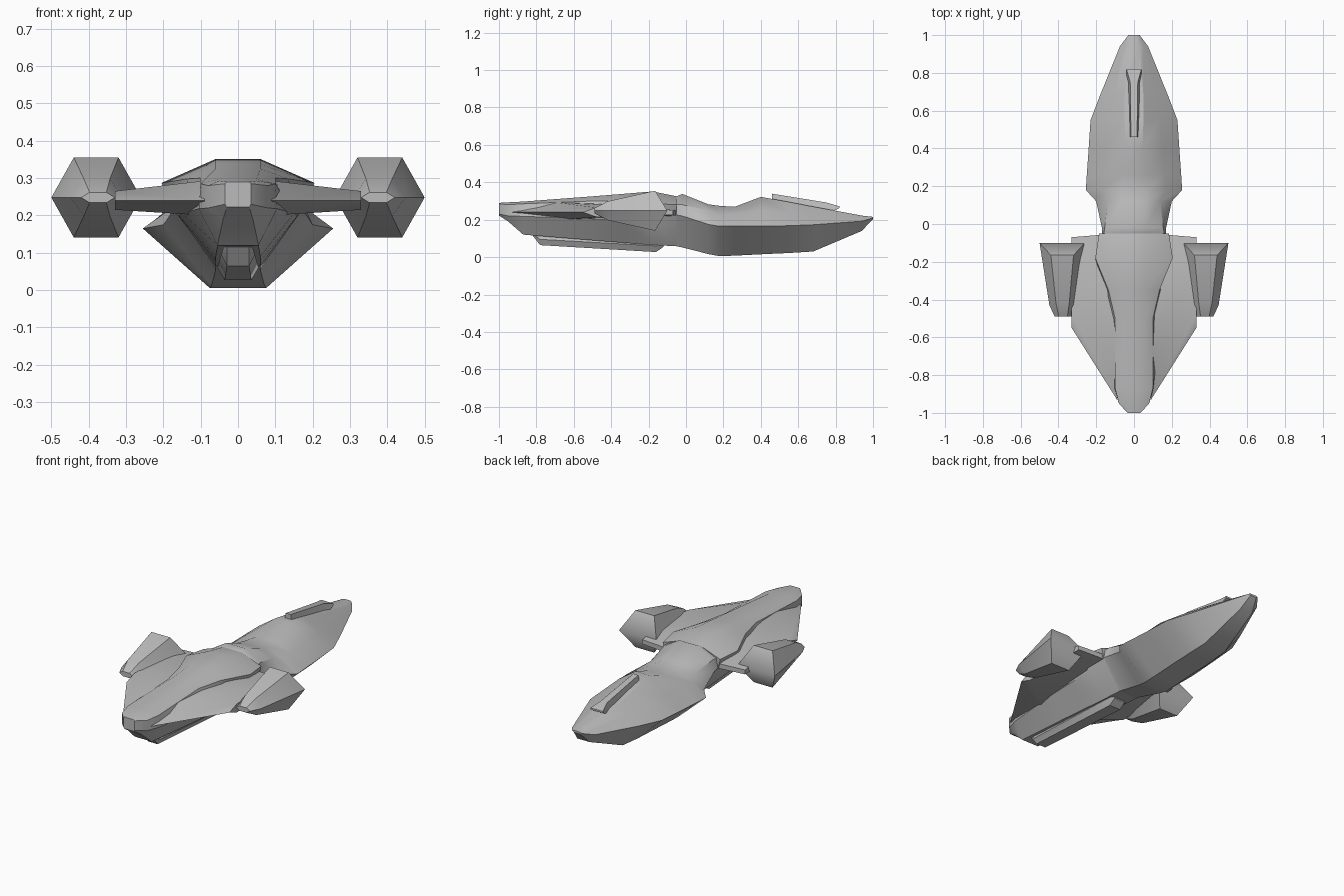
import bpy
import bmesh
import math

default_cube = bpy.data.objects.get("Cube")
if default_cube:
    bpy.data.objects.remove(default_cube, do_unlink=True)

# One plain grey for the whole ship
hull_grey = bpy.data.materials.new("hull_grey")
hull_grey.use_nodes = True
colour = (0.5, 0.5, 0.5, 1)
hull_grey.diffuse_color = colour
hull_grey.node_tree.nodes["Principled BSDF"].inputs["Base Color"].default_value = colour


def loft(name, rings, angle=32):
    """Skin a row of equal-length point rings, cap both ends and shade by angle."""
    bm = bmesh.new()
    rows = [[bm.verts.new(point) for point in ring] for ring in rings]
    count = len(rows[0])
    for row, following in zip(rows, rows[1:]):
        for i in range(count):
            j = (i + 1) % count
            bm.faces.new((row[i], row[j], following[j], following[i]))
    bm.faces.new(rows[0][::-1])
    bm.faces.new(rows[-1])
    bmesh.ops.recalc_face_normals(bm, faces=bm.faces[:])
    mesh = bpy.data.meshes.new(name)
    bm.to_mesh(mesh)
    bm.free()
    mesh.materials.append(hull_grey)
    part = bpy.data.objects.new(name, mesh)
    bpy.context.collection.objects.link(part)
    bpy.ops.object.select_all(action="DESELECT")
    part.select_set(True)
    bpy.context.view_layer.objects.active = part
    bpy.ops.object.shade_smooth_by_angle(angle=math.radians(angle))
    return part


def mirrored_loft(name, stations, angle=32):
    """Each station is a y position and the half section from top to bottom."""
    rings = []
    for y, *half in stations:
        left = [(x, y, z) for x, z in half]
        right = [(-x, y, z) for x, z in reversed(half)]
        rings.append(left + right)
    return loft(name, rings, angle)


# Forward hull: deck edge, shoulder, rim, keel edge
mirrored_loft("forward_hull", [
    (-1.0, (.03, .29), (.035, .285), (.035, .23), (.03, .222)),
    (-.95, (.05, .293), (.08, .28), (.08, .22), (.04, .19)),
    (-.87, (.05, .297), (.1, .285), (.105, .218), (.055, .12)),
    (-.5, (.06, .325), (.1, .3), (.15, .205), (.06, .09)),
    (-.35, (.06, .337), (.135, .298), (.16, .2), (.06, .078)),
    (-.18, (.06, .351), (.205, .287), (.165, .205), (.06, .065)),
    (-.05, (.06, .325), (.185, .28), (.17, .225), (.06, .058)),
])

# Neck and aft hull, with the same section order
mirrored_loft("aft_hull", [
    (-.05, (.06, .325), (.16, .28), (.17, .225), (.06, .058)),
    (-.02, (.06, .338), (.155, .28), (.17, .22), (.06, .052)),
    (.12, (.06, .282), (.14, .25), (.2, .175), (.07, .016)),
    (.18, (.07, .274), (.17, .225), (.255, .165), (.075, .005)),
    (.26, (.06, .269), (.165, .23), (.25, .165), (.075, .008)),
    (.4, (.045, .322), (.15, .25), (.24, .165), (.075, .015)),
    (.55, (.05, .295), (.14, .235), (.23, .168), (.075, .022)),
    (.68, (.05, .27), (.11, .227), (.18, .173), (.07, .03)),
    (.94, (.03, .222), (.05, .212), (.075, .192), (.04, .14)),
    (1.0, (.02, .215), (.025, .213), (.03, .21), (.02, .204)),
])

# Dorsal fin on the aft deck
mirrored_loft("dorsal_fin", [
    (.46, (.016, .339), (.027, .28)),
    (.75, (.02, .292), (.038, .23)),
    (.82, (.04, .272), (.04, .262)),
], 20)

# Pod slung under the forward hull
mirrored_loft("keel_pod", [
    (-.82, (.035, .13), (.037, .122), (.03, .115)),
    (-.78, (.035, .12), (.045, .095), (.03, .064)),
    (-.16, (.035, .09), (.055, .06), (.036, .027)),
    (-.12, (.035, .09), (.045, .065), (.035, .055)),
])

# Wing and nacelle on each side
wing_root = [(-.93, .24), (-.7, .293), (-.3, .28), (-.05, .25), (-.05, .22), (-.65, .2)]
wing_tip = [(-.55, .24), (-.48, .265), (-.15, .262), (-.07, .25), (-.07, .225), (-.48, .215)]
# Nacelle stations: y at mid height, y at top, centre x, half width, half height
nacelle_stations = [
    (-.49, -.49, .375, .045, .014),
    (-.43, -.42, .378, .07, .05),
    (-.1, -.165, .38, .12, .107),
]
for label, side in (("left", 1), ("right", -1)):
    loft(label + "_wing", [
        [(side * x, y, z) for y, z in section]
        for x, section in ((.09, wing_root), (.33, wing_tip))
    ])
    rings = []
    for y_mid, y_top, centre, width, height in nacelle_stations:
        ring = []
        for across, up in ((1, 0), (.5, 1), (-.5, 1), (-1, 0), (-.5, -1), (.5, -1)):
            y = y_top if up else y_mid
            ring.append((side * (centre + across * width), y, .248 + up * height))
        rings.append(ring)
    nacelle = loft(label + "_nacelle", rings)
    # Split the slanted rear cap along its horizontal ridge
    bm = bmesh.new()
    bm.from_mesh(nacelle.data)
    bm.verts.ensure_lookup_table()
    last = len(bm.verts) - len(ring)
    bmesh.ops.connect_verts(bm, verts=[bm.verts[last], bm.verts[last + 3]])
    bm.to_mesh(nacelle.data)
    bm.free()
